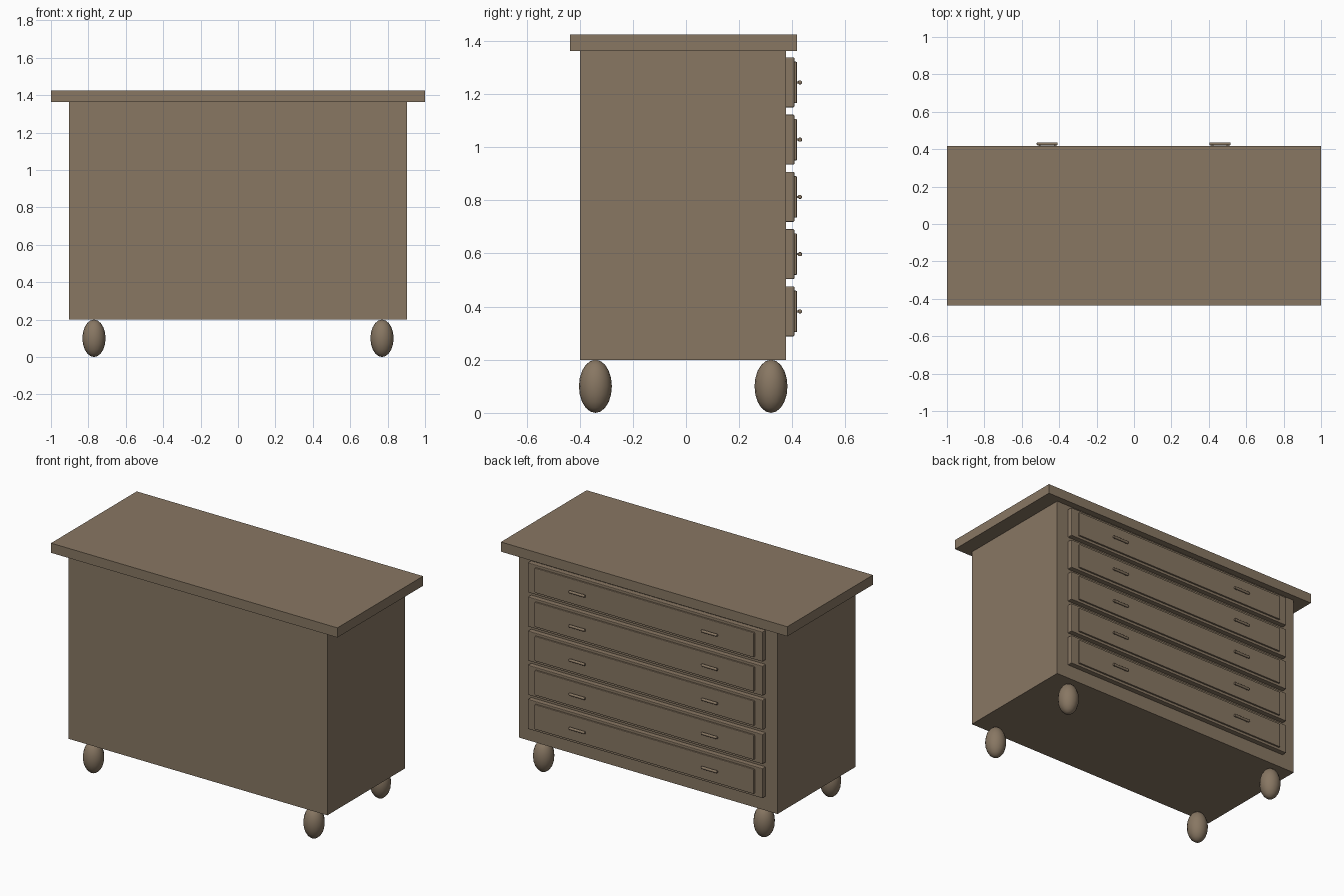
import bpy, math

if "Cube" in bpy.data.objects:
    bpy.data.objects.remove(bpy.data.objects["Cube"])

# One flat colour for the whole piece
wood = bpy.data.materials.new("brown wood")
wood.diffuse_color = (0.246, 0.184, 0.124, 1)
wood.use_nodes = True
wood.node_tree.nodes["Principled BSDF"].inputs["Base Color"].default_value = wood.diffuse_color


def finish(name, bevel=0):
    o = bpy.context.object
    o.name = name
    o.data.materials.append(wood)
    bpy.ops.object.transform_apply(location=False, rotation=True, scale=True)
    if bevel:
        m = o.modifiers.new("bevel", 'BEVEL')
        m.width = bevel
        m.segments = 2
    return o


def box(name, x0, x1, y0, y1, z0, z1, bevel=0):
    bpy.ops.mesh.primitive_cube_add(
        size=1, location=((x0 + x1) / 2, (y0 + y1) / 2, (z0 + z1) / 2))
    bpy.context.object.scale = (x1 - x0, y1 - y0, z1 - z0)
    return finish(name, bevel)


# Cabinet body and overhanging top
box("cabinet_body", -0.903, 0.903, -0.399, 0.377, 0.2, 1.363)
box("table_top", -1, 1, -0.437, 0.418, 1.363, 1.424)

# Five drawers on the +y side, each with a raised panel and two handles
for i in range(5):
    z = 0.382 + 0.2155 * i
    box(f"drawer_front_{i+1}", -0.82, 0.82, 0.37, 0.408, z - 0.094, z + 0.094, 0.004)
    box(f"drawer_panel_{i+1}", -0.766, 0.766, 0.40, 0.418, z - 0.078, z + 0.078, 0.004)
    for side, x in (("left", -0.464), ("right", 0.46)):
        bpy.ops.mesh.primitive_cylinder_add(
            vertices=12, radius=0.008, depth=0.112,
            location=(x, 0.429, z), rotation=(0, math.pi / 2, 0))
        finish(f"handle_{side}_{i+1}", 0.003)
        for dx in (-0.04, 0.04):
            box(f"handle_post_{side}_{i+1}", x + dx - 0.005, x + dx + 0.005,
                0.415, 0.429, z - 0.004, z + 0.004)

# Egg-shaped feet
for x in (-0.77, 0.77):
    for y in (-0.341, 0.32):
        bpy.ops.mesh.primitive_uv_sphere_add(
            segments=16, ring_count=10, radius=1, location=(x, y, 0.1))
        bpy.context.object.scale = (0.062, 0.062, 0.1)
        finish("foot")
        bpy.ops.object.shade_smooth_by_angle(angle=math.radians(50))
